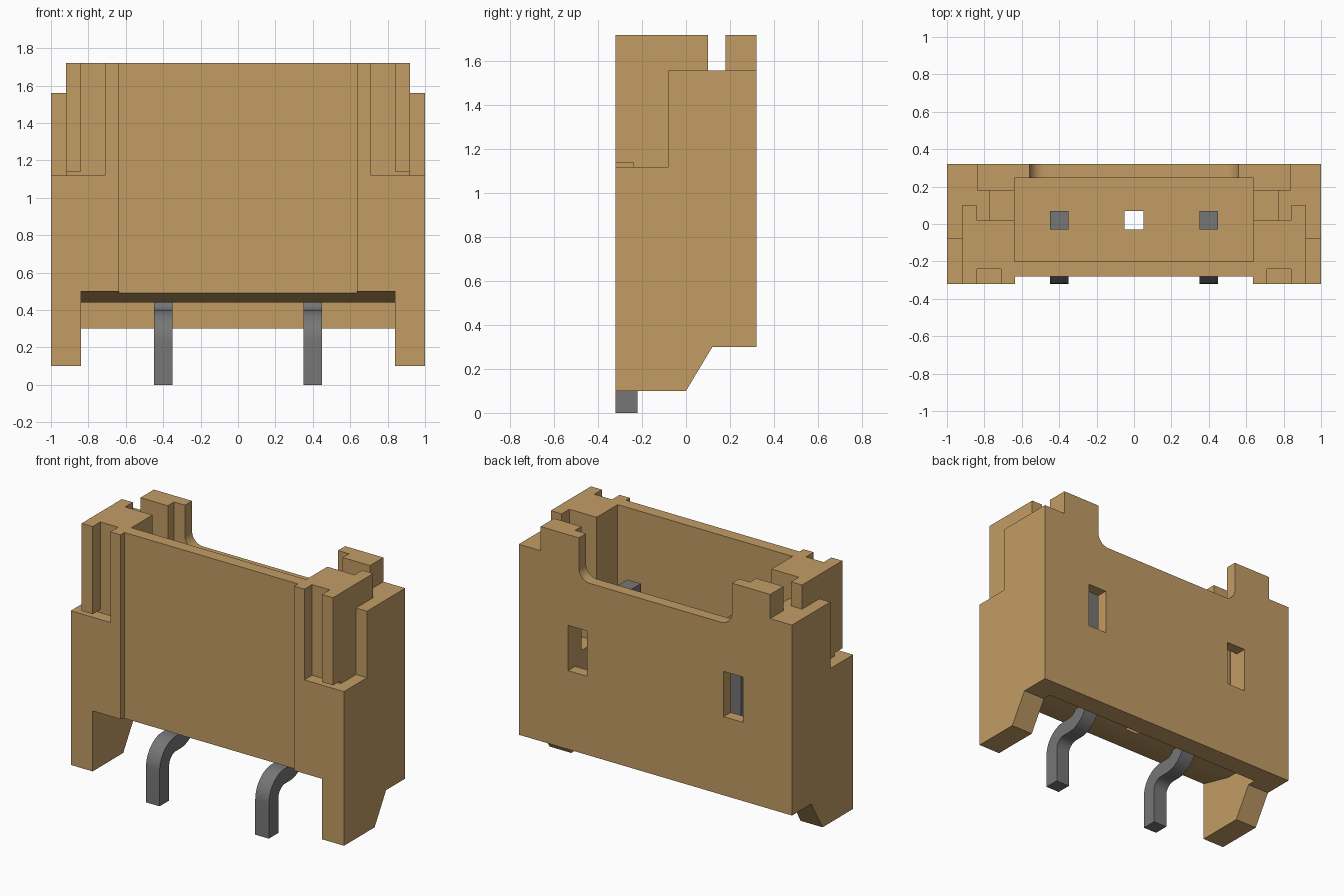
import bpy, bmesh, math
from mathutils import Vector

if "Cube" in bpy.data.objects:
    bpy.data.objects.remove(bpy.data.objects["Cube"], do_unlink=True)


def material(name, rgb):
    m = bpy.data.materials.new(name)
    m.use_nodes = True
    m.diffuse_color = (*rgb, 1)
    m.node_tree.nodes["Principled BSDF"].inputs["Base Color"].default_value = (*rgb, 1)
    return m


TAN = material("tan plastic", (0.54, 0.335, 0.13))
GREY = material("grey metal", (0.18, 0.18, 0.18))


def prism(name, pts, axis, a, b, mat):
    """Extrude a 2D outline along x (points are y, z) or y (points are x, z)."""
    bm = bmesh.new()
    place = (lambda p, t: (t, p[0], p[1])) if axis == "x" else (lambda p, t: (p[0], t, p[1]))
    face = bm.faces.new([bm.verts.new(place(p, a)) for p in pts])
    out = bmesh.ops.extrude_face_region(bm, geom=[face])
    moved = [v for v in out["geom"] if isinstance(v, bmesh.types.BMVert)]
    bmesh.ops.translate(bm, verts=moved, vec=place((0, 0), b - a))
    bmesh.ops.recalc_face_normals(bm, faces=bm.faces)
    mesh = bpy.data.meshes.new(name)
    bm.to_mesh(mesh)
    bm.free()
    mesh.materials.append(mat)
    obj = bpy.data.objects.new(name, mesh)
    bpy.context.collection.objects.link(obj)
    return obj


def activate(obj):
    bpy.ops.object.select_all(action="DESELECT")
    obj.select_set(True)
    bpy.context.view_layer.objects.active = obj


def cut(cutter):
    cutter.hide_render = True
    mod = housing.modifiers.new("cut", "BOOLEAN")
    mod.operation, mod.solver, mod.object = "DIFFERENCE", "EXACT", cutter
    activate(housing)
    bpy.ops.object.modifier_apply(modifier=mod.name)
    bpy.data.objects.remove(cutter, do_unlink=True)


def cut_box(x, y, z):
    pts = [(y[0], z[0]), (y[1], z[0]), (y[1], z[1]), (y[0], z[1])]
    cut(prism("cutter", pts, "x", x[0], x[1], TAN))


def cut_pair(x, y, z):
    cut_box(x, y, z)
    cut_box((-x[1], -x[0]), y, z)


def arc(cx, cz, r, a0, a1, n=10):
    return [(cx + r * math.cos(math.radians(a0 + (a1 - a0) * i / n)),
             cz + r * math.sin(math.radians(a0 + (a1 - a0) * i / n))) for i in range(n + 1)]


# Housing block, with the sloped back of the legs in its side profile
housing = prism("housing", [(-.32, .1), (0, .1), (.12, .3), (.32, .3), (.32, 1.72), (-.32, 1.72)],
                "x", -1, 1, TAN)

# Space between the legs, with a sloping ceiling at the front
cut(prism("cutter", [(-.4, 0), (.18, 0), (.18, .44), (-.08, .44), (-.4, .52)], "x", -.84, .84, TAN))

# Recessed front panel, main cavity and centre floor hole
cut_box((-.635, .635), (-.5, -.28), (.2, 2))
cut_box((-.64, .64), (-.2, .245), (.62, 2))
cut_box((-.05, .05), (-.03, .07), (.3, .8))

# Side slots in the cavity, back windows
cut_pair((.6, .77), (.02, .18), (.9, 2))
cut_pair((.5, .64), (.2, .5), (.82, 1.12))

# Top steps that leave the raised corner posts and back tabs
TOP = (1.56, 2)
cut_pair((.6, .84), (.02, .18), TOP)
cut_pair((.8, 1.2), (.1, .18), TOP)
cut_pair((.84, 1.2), (.15, .5), TOP)
cut_pair((.92, 1.2), (-.5, .16), TOP)

# Low front shoulders, front grooves and the gap under the front ribs
cut_pair((.92, 1.2), (-.5, -.08), (1.12, 2))
cut_pair((.71, .84), (-.5, -.24), (1.12, 2))
cut_pair((.8, 1.2), (-.5, -.24), (1.12, 1.14))

# Dip in the back wall with rounded lower corners
dip = [(-.56, 2)] + arc(-.48, 1.52, .08, 180, 270) + arc(.48, 1.52, .08, 270, 360) + [(.56, 2)]
cut(prism("cutter", dip, "y", .2, .5, TAN))

activate(housing)
bpy.ops.object.shade_smooth_by_angle(angle=math.radians(25))

# Bent square pins: offset the centre path both ways for the side outline
path = [(.02, 1.34)] + arc(-.10, .47, .12, 0, -90) + arc(-.15, .23, .12, 90, 180) + [(-.27, 0)]
path = [Vector(p) for p in path]
left, right = [], []
for i, p in enumerate(path):
    d = (path[min(i + 1, len(path) - 1)] - path[max(i - 1, 0)]).normalized()
    if i in (0, 1, len(path) - 2, len(path) - 1):
        d = Vector((0, -1))
    n = Vector((-d.y, d.x)) * .05
    left.append(p + n)
    right.append(p - n)
for side, x in (("left", .4), ("right", -.4)):
    pin = prism(side + "_pin", left + right[::-1], "x", x - .05, x + .05, GREY)
    activate(pin)
    bpy.ops.object.shade_smooth_by_angle(angle=math.radians(25))
